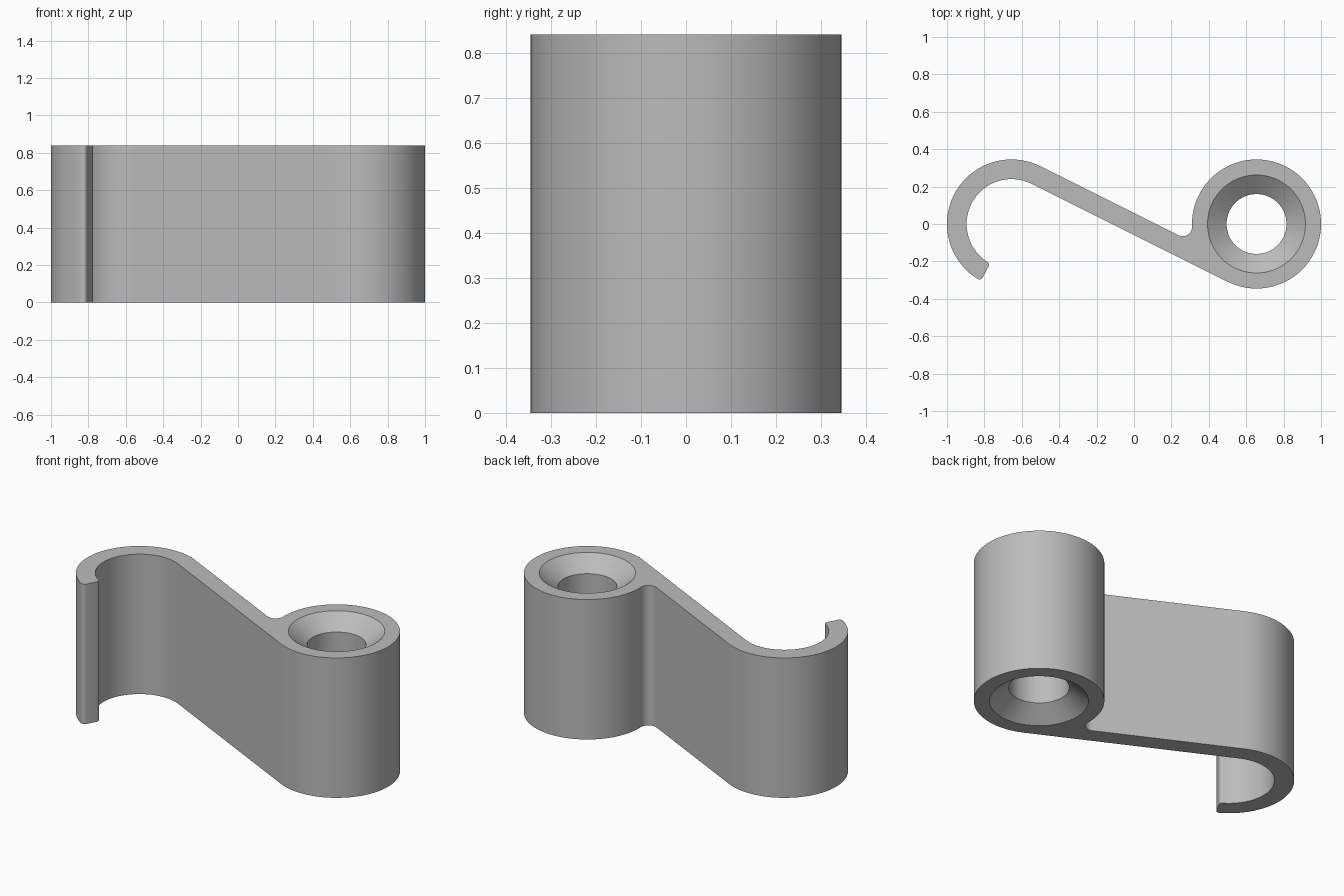
import bpy
import bmesh
from math import asin, atan2, cos, degrees, hypot, radians, sin, sqrt

cube = bpy.data.objects.get("Cube")
if cube:
    bpy.data.objects.remove(cube, do_unlink=True)

HEIGHT = 0.84
HUB_X, HOOK_X = 0.655, -0.655
OUTER, INNER = 0.345, 0.24
HOLE, RIM, SINK = 0.16, 0.262, 0.08    # bore radius, countersink radius and depth
TIP_ANGLE, TIP_ROUND, FILLET = 241.75, 0.02, 0.05


def arc(cx, cy, r, start, end, steps):
    """Points along an arc, angles in degrees."""
    angles = [radians(start + (end - start) * i / steps) for i in range(steps + 1)]
    return [(cx + r * cos(a), cy + r * sin(a)) for a in angles]


def polar(cx, r, angle):
    return cx + r * cos(radians(angle)), r * sin(radians(angle))


# The arm is tangent to both the hook and the hub
slope = asin((OUTER + INNER) / (HUB_X - HOOK_X))
normal = 90 - degrees(slope)
half = (OUTER - INNER) / 2

# Fillet centre where the arm's back meets the hub
off, reach = half + FILLET, OUTER + FILLET
along = HUB_X * cos(slope) - sqrt(reach ** 2 - (HUB_X * sin(slope) - off) ** 2)
fx = off * sin(slope) + along * cos(slope)
fy = off * cos(slope) - along * sin(slope)
to_hub = degrees(atan2(-fy, HUB_X - fx))

# Rounded corners of the hook tip
r_out, r_in = OUTER - TIP_ROUND, INNER + TIP_ROUND
a_out = TIP_ANGLE - degrees(asin(TIP_ROUND / r_out))
a_in = TIP_ANGLE - degrees(asin(TIP_ROUND / r_in))

# S-shaped outline: hook outside, tip, hook inside, hub, fillet
outline = arc(HOOK_X, 0, OUTER, normal, a_out, 64)
outline += arc(*polar(HOOK_X, r_out, a_out), TIP_ROUND, a_out, TIP_ANGLE + 90, 8)[1:]
outline += arc(*polar(HOOK_X, r_in, a_in), TIP_ROUND, TIP_ANGLE + 90, a_in + 180, 8)
outline += arc(HOOK_X, 0, INNER, a_in, normal, 64)[1:]
outline += arc(HUB_X, 0, OUTER, normal + 180, to_hub + 540, 96)
outline += arc(fx, fy, FILLET, to_hub, normal - 180, 16)[1:]

bm = bmesh.new()


def ring(points, z):
    """Closed loop of vertices and edges at one height."""
    verts = [bm.verts.new((x, y, z)) for x, y in points]
    edges = [bm.edges.new((v, verts[i - 1])) for i, v in enumerate(verts)]
    return verts, edges


def skirt(lower, upper):
    for i in range(len(lower)):
        bm.faces.new((lower[i - 1], lower[i], upper[i], upper[i - 1]))


# Outer wall
wall = [ring(outline, z) for z in (0, HEIGHT)]
skirt(wall[0][0], wall[1][0])

# Bore with a countersink at each end
bore = [ring(arc(HUB_X, 0, r, 0, 360, 96)[:-1], z) for r, z in
        ((RIM, 0), (HOLE, SINK), (HOLE, HEIGHT - SINK), (RIM, HEIGHT))]
for low, high in zip(bore, bore[1:]):
    skirt(low[0], high[0])

# Flat caps around the bore
for outer, inner in ((wall[0], bore[0]), (wall[1], bore[-1])):
    bmesh.ops.triangle_fill(bm, use_beauty=True, edges=outer[1] + inner[1])
bmesh.ops.recalc_face_normals(bm, faces=bm.faces[:])

mesh = bpy.data.meshes.new("hook_bracket")
bm.to_mesh(mesh)
bm.free()
bracket = bpy.data.objects.new("hook_bracket", mesh)
bpy.context.collection.objects.link(bracket)

# Plain grey material
grey = bpy.data.materials.new("plain_grey")
grey.use_nodes = True
color = (0.5, 0.5, 0.5, 1)
grey.diffuse_color = color
grey.node_tree.nodes["Principled BSDF"].inputs["Base Color"].default_value = color
mesh.materials.append(grey)

bpy.ops.object.select_all(action="DESELECT")
bracket.select_set(True)
bpy.context.view_layer.objects.active = bracket
bpy.ops.object.shade_smooth_by_angle(angle=radians(30))
